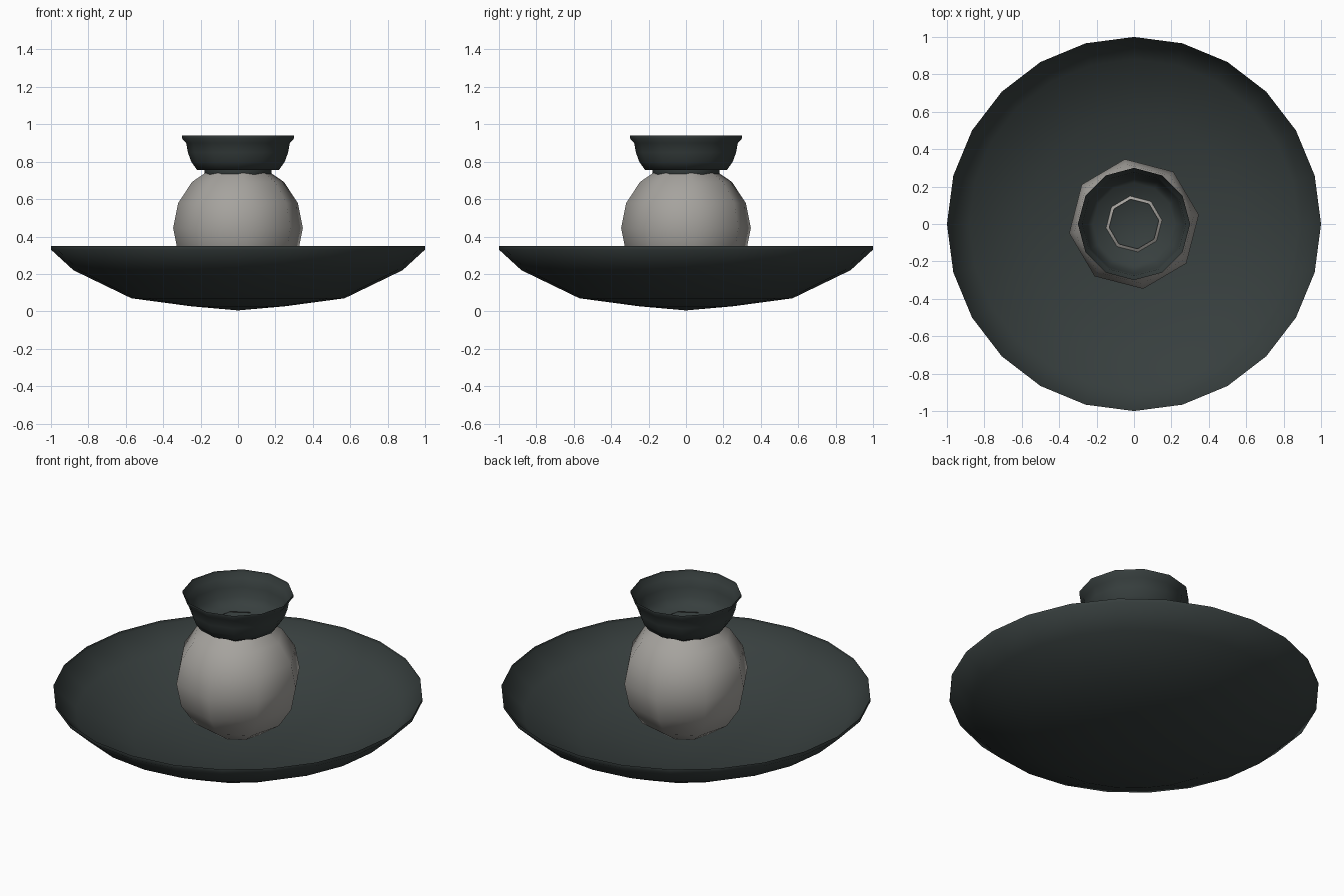
import bpy, bmesh, math

if "Cube" in bpy.data.objects:
    bpy.data.objects.remove(bpy.data.objects["Cube"])


def material(name, rgb):
    m = bpy.data.materials.new(name)
    m.diffuse_color = (*rgb, 1)
    m.use_nodes = True
    m.node_tree.nodes["Principled BSDF"].inputs["Base Color"].default_value = m.diffuse_color
    return m


def lathe(name, profile, sides, mat, turn=0.0, sharp=50):
    """Revolve (radius, z) points about z; radius 0 makes a pole."""
    bm = bmesh.new()
    rings = []
    for r, z in profile:
        n = 1 if r == 0 else sides
        rings.append([bm.verts.new((r * math.cos(turn + 2 * math.pi * i / sides),
                                    r * math.sin(turn + 2 * math.pi * i / sides), z))
                      for i in range(n)])
    for a, b in zip(rings, rings[1:]):
        for i in range(sides):
            j = (i + 1) % sides
            if len(a) == 1:
                bm.faces.new((a[0], b[j], b[i]))
            elif len(b) == 1:
                bm.faces.new((a[i], a[j], b[0]))
            else:
                bm.faces.new((a[i], a[j], b[j], b[i]))
    me = bpy.data.meshes.new(name)
    bm.to_mesh(me)
    bm.free()
    me.materials.append(mat)
    ob = bpy.data.objects.new(name, me)
    bpy.context.collection.objects.link(ob)
    bpy.ops.object.select_all(action='DESELECT')
    ob.select_set(True)
    bpy.context.view_layer.objects.active = ob
    bpy.ops.object.shade_smooth_by_angle(angle=math.radians(sharp))
    return ob


dark = material("dark_grey_green", (0.038, 0.049, 0.048))
grey = material("warm_grey", (0.38, 0.366, 0.342))

# Wide shallow dish, a thin shell
lathe("dish", [(0, 0.005), (0.25, 0.027), (0.57, 0.07), (0.88, 0.22), (1, 0.33),
               (1, 0.35)], 24, dark, sharp=60)

# Faceted ball, open at the top where the cup sits
R, CZ = 0.35, 0.445
ball = [(0, CZ - R)] + [(R * math.cos(math.radians(a)), CZ + R * math.sin(math.radians(a)))
                        for a in (-67.5, -45, -22.5, 0, 22.5, 45, 67.5)]
lathe("ball", ball, 8, grey, turn=math.radians(8), sharp=60)

# Thin flared cup with a lip
lathe("cup", [(0, 0.757), (0.22, 0.757), (0.25, 0.80), (0.268, 0.85),
              (0.277, 0.90), (0.30, 0.925), (0.30, 0.94)], 12, dark, sharp=70)

# Short foot under the cup
lathe("cup_foot", [(0.17, 0.722), (0.18, 0.74), (0.18, 0.757)], 12, dark)
